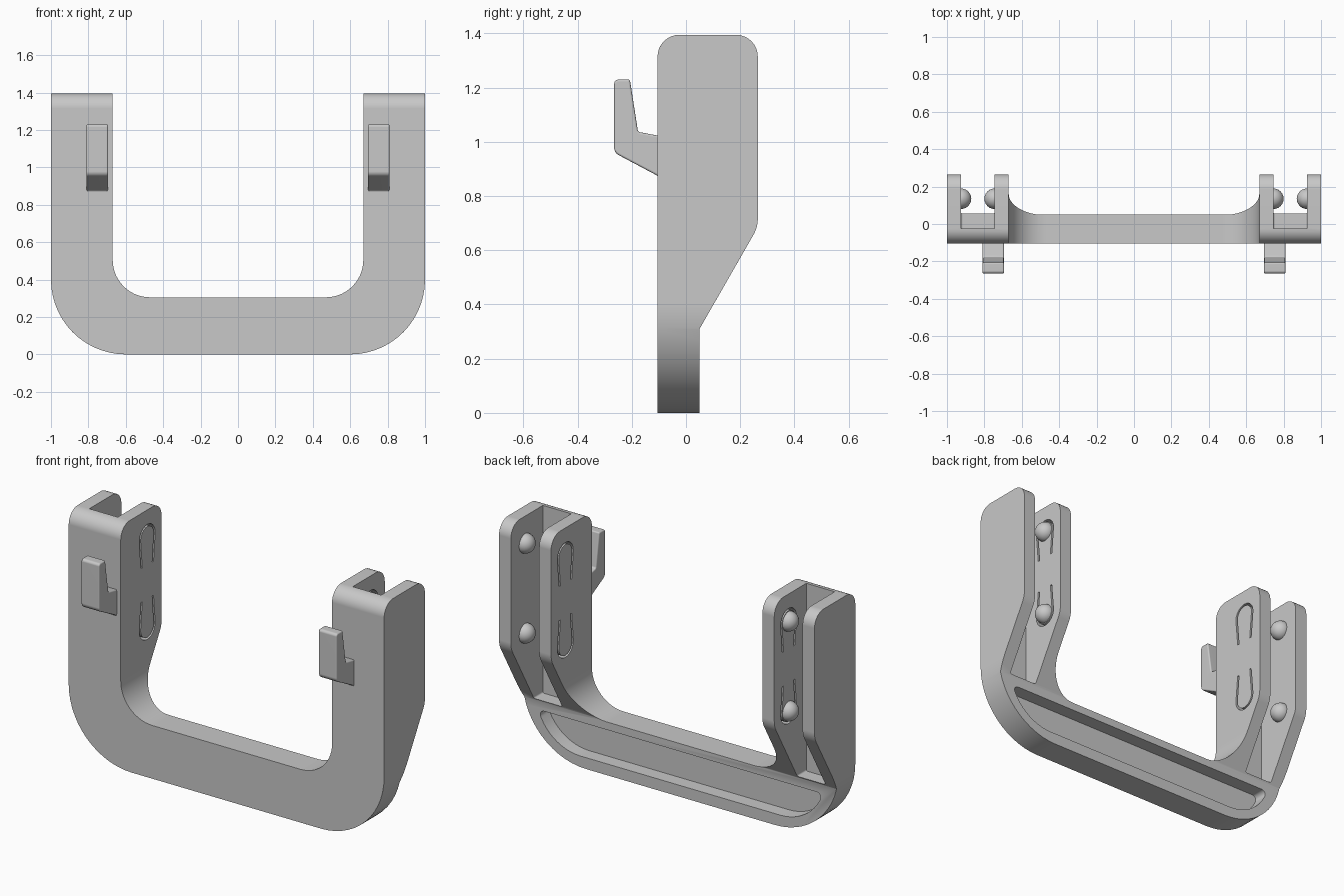
import bpy, bmesh, math
from mathutils import Vector

if "Cube" in bpy.data.objects:
    bpy.data.objects.remove(bpy.data.objects["Cube"], do_unlink=True)

grey = bpy.data.materials.new("plain_grey")
grey.use_nodes = True
colour = (0.58, 0.58, 0.58, 1)
grey.diffuse_color = colour
grey.node_tree.nodes["Principled BSDF"].inputs["Base Color"].default_value = colour


def rounded(corners, seg=10):
    """Turn (a, b, radius) corners into an outline with filleted corners."""
    pts = []
    for i, (a, b, r) in enumerate(corners):
        p = Vector((a, b))
        if r == 0:
            pts.append(p)
            continue
        u = (Vector(corners[i - 1][:2]) - p).normalized()
        v = (Vector(corners[(i + 1) % len(corners)][:2]) - p).normalized()
        half = u.angle(v) / 2
        centre = p + (u + v).normalized() * r / math.sin(half)
        start = p + u * r / math.tan(half) - centre
        end = p + v * r / math.tan(half) - centre
        sweep = math.pi - 2 * half
        for k in range(seg + 1):
            t = k / seg
            pts.append(centre + (start * math.sin((1 - t) * sweep)
                                 + end * math.sin(t * sweep)) / math.sin(sweep))
    return pts


def add_object(name, bm):
    bmesh.ops.recalc_face_normals(bm, faces=bm.faces[:])
    mesh = bpy.data.meshes.new(name)
    bm.to_mesh(mesh)
    bm.free()
    mesh.materials.append(grey)
    obj = bpy.data.objects.new(name, mesh)
    bpy.context.collection.objects.link(obj)
    return obj


def prism(name, pts, axis, lo, hi):
    """Closed solid from an outline of (x or y, z) points along the other axis."""
    bm = bmesh.new()

    def ring(d):
        return [bm.verts.new((d, p[0], p[1]) if axis == "x" else (p[0], d, p[1])) for p in pts]

    near, far = ring(lo), ring(hi)
    bm.faces.new(near)
    bm.faces.new(far[::-1])
    for i in range(len(pts)):
        bm.faces.new((near[i - 1], far[i - 1], far[i], near[i]))
    return add_object(name, bm)


def apply_modifier(obj, mod):
    bpy.ops.object.select_all(action="DESELECT")
    obj.select_set(True)
    bpy.context.view_layer.objects.active = obj
    bpy.ops.object.modifier_apply(modifier=mod.name)


def boolean(obj, cutter, operation="DIFFERENCE"):
    mod = obj.modifiers.new("cut", "BOOLEAN")
    mod.operation, mod.solver, mod.object = operation, "EXACT", cutter
    apply_modifier(obj, mod)
    bpy.data.objects.remove(cutter, do_unlink=True)


def bevel(obj, width):
    mod = obj.modifiers.new("soft_edges", "BEVEL")
    mod.width, mod.segments = width, 3
    mod.limit_method, mod.angle_limit = "ANGLE", math.radians(35)
    apply_modifier(obj, mod)


def smooth(obj):
    bpy.ops.object.select_all(action="DESELECT")
    obj.select_set(True)
    bpy.context.view_layer.objects.active = obj
    bpy.ops.object.shade_smooth_by_angle(angle=math.radians(35))
    mod = obj.modifiers.new("flat_face_normals", "WEIGHTED_NORMAL")
    mod.keep_sharp = True


# U-shaped body: front outline crossed with side outline
front = rounded([(-1, 1.6, 0), (-1, 0, 0.4), (1, 0, 0.4), (1, 1.6, 0),
                 (0.67, 1.6, 0), (0.67, 0.305, 0.2), (-0.67, 0.305, 0.2), (-0.67, 1.6, 0)], 14)
side = rounded([(-0.105, -0.2, 0), (0.05, -0.2, 0), (0.05, 0.31, 0), (0.265, 0.685, 0.12),
                (0.265, 1.395, 0.08), (-0.105, 1.395, 0.08)], 8)
body = prism("bracket_body", front, "y", -0.5, 0.5)
boolean(body, prism("side_cutter", side, "x", -1.5, 1.5), "INTERSECT")
bevel(body, 0.018)

# Recess in the back of the crossbar, following its outer curve
recess = rounded([(-0.905, 0.26, 0.025), (-0.805, 0.065, 0.28),
                  (0.805, 0.065, 0.28), (0.905, 0.26, 0.025)])
boolean(body, prism("recess_cutter", recess, "y", -0.03, 0.3))

BUMP_HEIGHTS = (1.24, 0.725)
BUMP_Y = 0.135


def slit_outline(z, up):
    """Narrow U-shaped slit around a bump, open towards the arm's middle."""
    def arch(r):
        arc = [(BUMP_Y + r * math.cos(math.pi * k / 12), z + up * r * math.sin(math.pi * k / 12))
               for k in range(13)]
        foot = z - up * 0.16
        return [(BUMP_Y + r - 0.015, foot)] + arc + [(BUMP_Y - r + 0.015, foot)]
    return arch(0.072) + arch(0.06)[::-1]


for s, label in ((1, "left"), (-1, "right")):
    # Open channel down the back of each arm
    channel = rounded([(s * 0.745, 0.32, 0.01), (s * 0.925, 0.32, 0.01),
                       (s * 0.925, 1.7, 0), (s * 0.745, 1.7, 0)], 3)
    boolean(body, prism("channel_cutter", channel, "y", -0.025, 0.6))

    # Spring slits through the inner wall
    lo, hi = sorted((s * 0.6, s * 0.8))
    for z, up in zip(BUMP_HEIGHTS, (1, -1)):
        boolean(body, prism("slit_cutter", slit_outline(z, up), "x", lo, hi))

    # Round snap bumps facing each other inside the channel
    for x, wall in ((0.745, "inner"), (0.925, "outer")):
        for z, level in zip(BUMP_HEIGHTS, ("upper", "lower")):
            bm = bmesh.new()
            bmesh.ops.create_uvsphere(bm, u_segments=24, v_segments=14, radius=0.055)
            bump = add_object(f"{label}_{wall}_{level}_bump", bm)
            bump.location = (s * x, BUMP_Y, z)
            smooth(bump)

    # Upturned hook on the front of each arm
    hook_side = rounded([(-0.06, 1.015, 0), (-0.177, 1.037, 0.012), (-0.207, 1.23, 0.008),
                         (-0.265, 1.23, 0.015), (-0.265, 0.96, 0.03), (-0.105, 0.875, 0.015),
                         (-0.1, 0.85, 0), (-0.06, 0.85, 0)], 4)
    lo, hi = sorted((s * 0.695, s * 0.81))
    hook = prism(f"{label}_hook", hook_side, "x", lo, hi)
    bevel(hook, 0.014)
    smooth(hook)

smooth(body)
